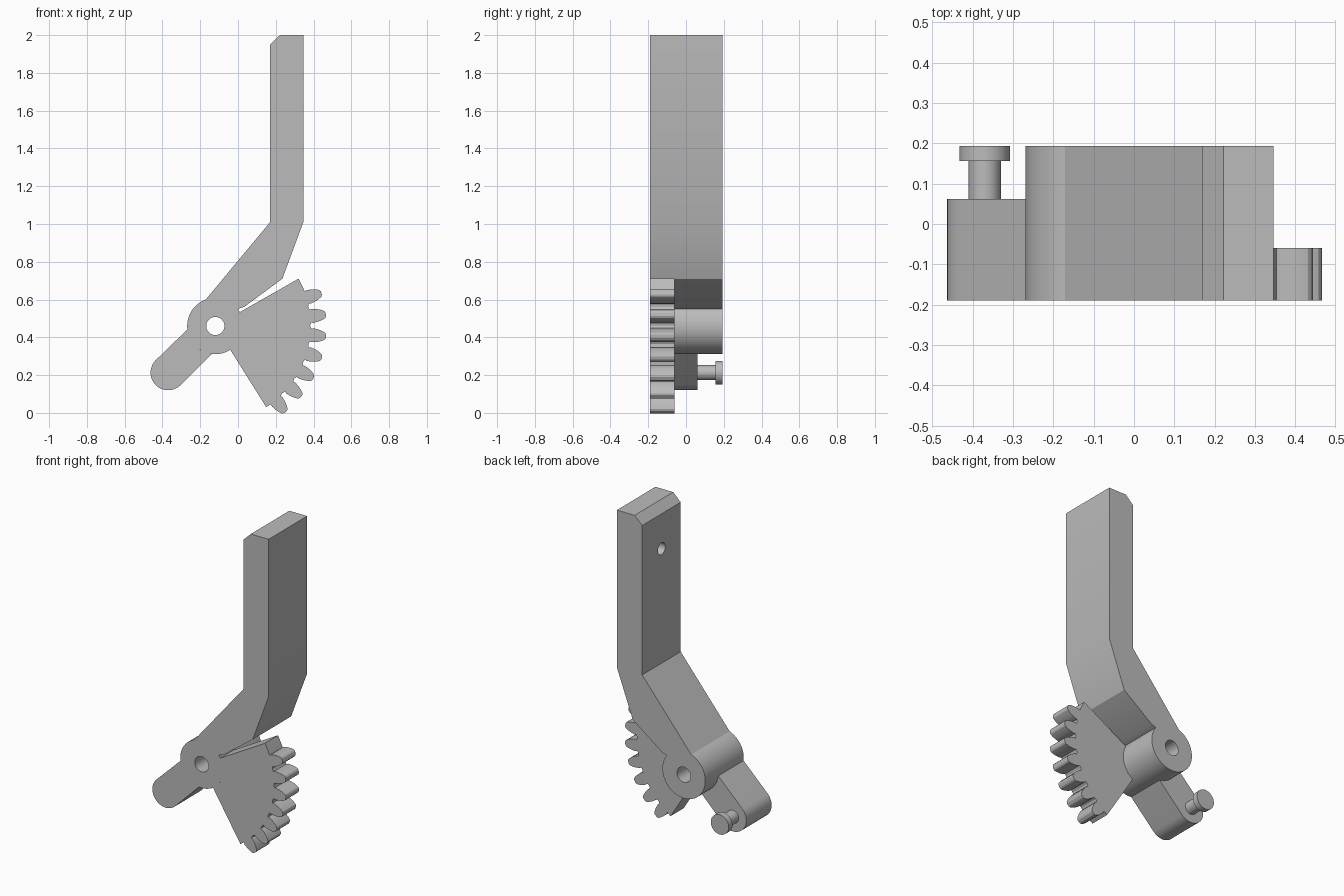
import bpy
import bmesh
from math import cos, sin, radians, pi
from mathutils import Matrix

if "Cube" in bpy.data.objects:
    bpy.data.objects.remove(bpy.data.objects["Cube"], do_unlink=True)

grey = bpy.data.materials.new("plain grey")
grey.use_nodes = True
grey.diffuse_color = (0.5, 0.5, 0.5, 1)
grey.node_tree.nodes["Principled BSDF"].inputs["Base Color"].default_value = (0.5, 0.5, 0.5, 1)

PIVOT = (-0.12, 0.46)
HUB_R = 0.149
FRONT, BACK = -0.19, 0.193


def polar(angle, radius, centre=PIVOT):
    a = radians(angle)
    return centre[0] + radius * cos(a), centre[1] + radius * sin(a)


def arc(start, end, radius, centre=PIVOT, steps=24):
    return [polar(start + (end - start) * i / steps, radius, centre) for i in range(steps + 1)]


def add_object(name, bm):
    bmesh.ops.recalc_face_normals(bm, faces=bm.faces)
    mesh = bpy.data.meshes.new(name)
    bm.to_mesh(mesh)
    bm.free()
    mesh.materials.append(grey)
    obj = bpy.data.objects.new(name, mesh)
    bpy.context.collection.objects.link(obj)
    return obj


def plate(name, outline, y0, y1):
    """Extrude an (x, z) outline from y0 to y1."""
    bm = bmesh.new()
    face = bm.faces.new([bm.verts.new((x, y0, z)) for x, z in outline])
    new = bmesh.ops.extrude_face_region(bm, geom=[face])["geom"]
    moved = [v for v in new if isinstance(v, bmesh.types.BMVert)]
    bmesh.ops.translate(bm, verts=moved, vec=(0, y1 - y0, 0))
    return add_object(name, bm)


def rod(name, radius, length, centre, axis):
    bm = bmesh.new()
    bmesh.ops.create_cone(bm, cap_ends=True, segments=40, radius1=radius, radius2=radius, depth=length,
                          matrix=Matrix.Translation(centre) @ Matrix.Rotation(pi / 2, 4, axis))
    return add_object(name, bm)


# Bent arm with its round hub
arm_outline = [(0.17, 1.01), (0.17, 1.95), (0.222, 2.0), (0.346, 2.0),
               (0.346, 1.01), (0.235, 0.71), (0.034, 0.562)]
arm = plate("arm", arm_outline + arc(110, 397, HUB_R, steps=60)[::-1], FRONT, BACK)

# Pivot hole through the hub and blind hole in the upper arm
cutters = [rod("pivot_hole_cutter", 0.048, 1, (PIVOT[0], 0, PIVOT[1]), 'X'),
           rod("blind_hole_cutter", 0.037, 0.2, (0.17, 0, 1.73), 'Y')]
for cutter in cutters:
    cutter.hide_render = True
    mod = arm.modifiers.new(cutter.name, 'BOOLEAN')
    mod.operation = 'DIFFERENCE'
    mod.solver = 'EXACT'
    mod.object = cutter
bpy.context.view_layer.update()
cut_mesh = bpy.data.meshes.new_from_object(arm.evaluated_get(bpy.context.evaluated_depsgraph_get()))
arm.modifiers.clear()
arm.data = cut_mesh
for cutter in cutters:
    bpy.data.objects.remove(cutter, do_unlink=True)

# Toothed sector
ROOT_R = 0.507
TOOTH = [(0.507, 3.9), (0.52, 4.1), (0.545, 3.5), (0.567, 2.7), (0.583, 1.8), (0.588, 0.9)]
teeth = []
for i in range(7):
    mid = -50.8 + i * 11.35
    teeth += [polar(mid - half, r) for r, half in TOOTH]
    teeth += [polar(mid + half, r) for r, half in reversed(TOOTH)]
    if i < 6:
        teeth.append(polar(mid + 5.67, ROOT_R - 0.005))
sector = plate("gear_sector", arc(29.6, -57.9, HUB_R) + [polar(-57.9, ROOT_R)]
               + teeth + [polar(23, ROOT_R), polar(29.6, ROOT_R)], FRONT, -0.06)

# Short lever with a rounded end
lever = plate("lever", arc(135, 315, 0.093, (-0.37, 0.213)) + arc(263, 187, HUB_R), FRONT, 0.062)

# Headed pin on the lever
pin = rod("pin_shaft", 0.04, 0.1, (-0.37, 0.11, 0.213), 'X')
head = rod("pin_head", 0.0625, 0.037, (-0.37, 0.1745, 0.213), 'X')

# Smooth the round walls, keep the corners sharp
bpy.ops.object.select_all(action='DESELECT')
for obj in (arm, sector, lever, pin, head):
    obj.select_set(True)
bpy.context.view_layer.objects.active = arm
bpy.ops.object.shade_smooth_by_angle(angle=radians(25))
